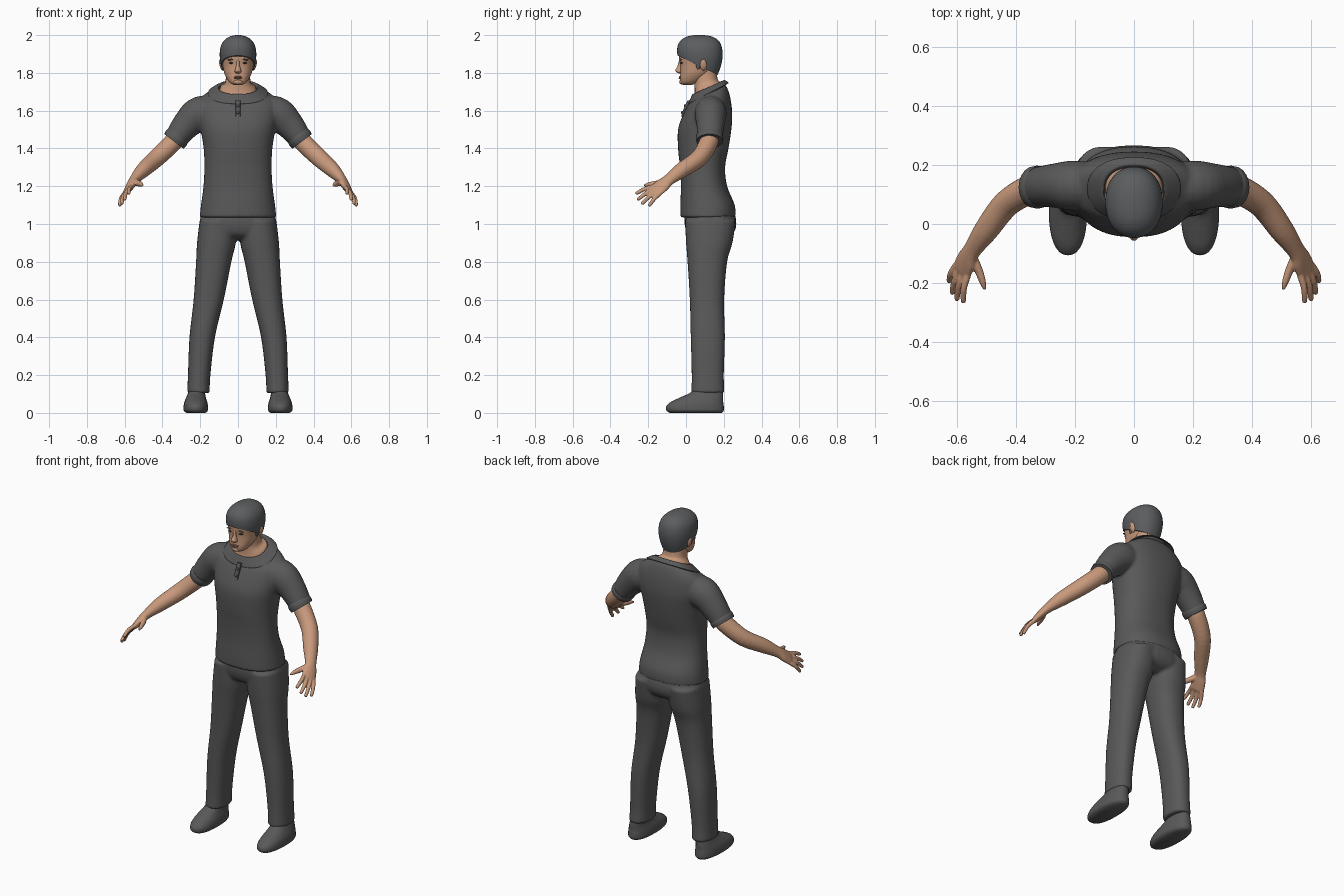
import bpy, bmesh, math
from mathutils import Vector

cube = bpy.data.objects.get("Cube")
if cube:
    bpy.data.objects.remove(cube, do_unlink=True)


def material(name, r, g, b):
    mat = bpy.data.materials.new(name)
    mat.use_nodes = True
    mat.diffuse_color = (r, g, b, 1)
    mat.node_tree.nodes["Principled BSDF"].inputs["Base Color"].default_value = (r, g, b, 1)
    return mat


CLOTH = material("charcoal cloth", .1, .1, .1)
HAIR = material("slate hair", .105, .11, .115)
SKIN = material("warm skin", .58, .32, .2)
LIP = material("muted lip", .36, .16, .11)
DARK = material("dark eye", .05, .035, .03)


def smooth_rows(rows, steps):
    """Catmull-Rom interpolation between rows of numbers."""
    out = []
    last = len(rows) - 1
    for i in range(last):
        a, b, c, d = (rows[max(0, min(last, i + k))] for k in (-1, 0, 1, 2))
        for s in range(steps):
            t = s / steps
            out.append([q + t / 2 * (r - p + t * (2*p - 5*q + 4*r - w + t * (3*(q - r) + w - p)))
                        for p, q, r, w in zip(a, b, c, d)])
    out.append(list(rows[-1]))
    return out


def skin_rings(bm, rings, cap=True):
    """Bridge rings of points into a tube, with optional end caps."""
    loops = [[bm.verts.new(p) for p in ring] for ring in rings]
    n = len(loops[0])
    for lo, hi in zip(loops, loops[1:]):
        for i in range(n):
            j = (i + 1) % n
            bm.faces.new((lo[i], lo[j], hi[j], hi[i]))
    if cap:
        bm.faces.new(loops[0][::-1])
        bm.faces.new(loops[-1])


def around(n, power):
    """Unit superellipse points."""
    for i in range(n):
        a = math.tau * i / n
        c, s = math.cos(a), math.sin(a)
        yield (math.copysign(abs(c) ** (2 / power), c), math.copysign(abs(s) ** (2 / power), s))


def stack(bm, rows, side=1, power=2.3, n=32, steps=5, cap=True):
    """Loft level sections; each row is z, x min, x max, y min, y max, tilt."""
    rings = []
    for z, x0, x1, y0, y1, tilt in smooth_rows(rows, steps):
        cx, cy, rx, ry = (x0 + x1) / 2, (y0 + y1) / 2, (x1 - x0) / 2, (y1 - y0) / 2
        rings.append([(side * (cx + rx * u), cy + ry * v, z + tilt * ry * v)
                      for u, v in around(n, power)])
    skin_rings(bm, rings, cap)


def tube(bm, rows, wide, side=1, n=20, steps=5):
    """Loft along a path; each row is x, y, z, radius along wide, other radius."""
    rows = smooth_rows(rows, steps)
    pts = [Vector(r[:3]) for r in rows]
    rings = []
    for i, row in enumerate(rows):
        tan = (pts[min(i + 1, len(pts) - 1)] - pts[max(i - 1, 0)]).normalized()
        u = Vector(wide)
        u = (u - tan * u.dot(tan)).normalized()
        v = tan.cross(u)
        ring = [pts[i] + u * row[3] * c + v * row[4] * s for c, s in around(n, 2)]
        rings.append([(side * p.x, p.y, p.z) for p in ring])
    skin_rings(bm, rings)


def finish(name, bm, mat, voxel=0, relax=0):
    """Turn a bmesh into a smooth object, fusing its pieces if voxel is set."""
    bmesh.ops.recalc_face_normals(bm, faces=bm.faces)
    mesh = bpy.data.meshes.new(name)
    bm.to_mesh(mesh)
    bm.free()
    mesh.materials.append(mat)
    obj = bpy.data.objects.new(name, mesh)
    bpy.context.collection.objects.link(obj)
    bpy.ops.object.select_all(action="DESELECT")
    obj.select_set(True)
    bpy.context.view_layer.objects.active = obj
    bpy.ops.object.shade_smooth_by_angle(angle=math.radians(50))
    if voxel:
        fuse = obj.modifiers.new("fuse", "REMESH")
        fuse.mode, fuse.voxel_size, fuse.use_smooth_shade = "VOXEL", voxel, True
        soft = obj.modifiers.new("relax", "SMOOTH")
        soft.factor, soft.iterations = .5, relax
    return obj


def blob(name, mat, at, size, turn=0):
    """Small ellipsoid."""
    bpy.ops.mesh.primitive_uv_sphere_add(segments=16, ring_count=10, location=at, rotation=(0, turn, 0))
    obj = bpy.context.object
    obj.name, obj.scale = name, size
    obj.data.materials.append(mat)
    bpy.ops.object.shade_smooth()
    return obj


def level(z, half, y0, y1, tilt=0):
    return (z, -half, half, y0, y1, tilt)


SIDES = (("left", 1), ("right", -1))

# Shirt: torso and sleeves fused together
bm = bmesh.new()
stack(bm, [level(1.035, .203, -.03, .262), level(1.1, .196, -.03, .258), level(1.2, .183, -.027, .218),
           level(1.3, .178, -.032, .207), level(1.4, .182, -.042, .225), level(1.5, .198, -.042, .24),
           level(1.58, .215, -.015, .245), level(1.65, .21, .012, .235, .15),
           level(1.69, .16, .028, .215, .4), level(1.71, .105, .038, .195, .45)], n=48)
for _, s in SIDES:
    tube(bm, [(.1, .13, 1.585, .085, .07), (.2, .13, 1.585, .092, .085), (.27, .13, 1.528, .078, .075),
              (.335, .125, 1.445, .06, .066)], (1, 0, 1), s)
finish("shirt", bm, CLOTH, .008, 5)

# Collar folded over the neckline
bm = bmesh.new()
stack(bm, [level(1.70, .1, .043, .19, .45), level(1.724, .104, .036, .198, .45),
           level(1.712, .128, .024, .212, .5), level(1.692, .158, .012, .226, .52)], n=48, cap=False)
collar = finish("collar", bm, CLOTH)
collar.modifiers.new("thickness", "SOLIDIFY").thickness = .006

# Sleeve cuffs
for word, s in SIDES:
    bm = bmesh.new()
    tube(bm, [(.318, .126, 1.467, .064, .07), (.327, .125, 1.455, .067, .073),
              (.34, .125, 1.438, .064, .07)], (1, 0, 1), s)
    finish(word + "_cuff", bm, CLOTH)

# Button strip and buttons
bm = bmesh.new()
stack(bm, [level(1.57, .013, -.026, 0), level(1.61, .013, -.012, .01), level(1.655, .013, .008, .03)],
      power=6)
finish("placket", bm, CLOTH)
for z, y in ((1.625, -.006), (1.59, -.02)):
    blob("button", CLOTH, (0, y, z), (.008, .006, .008))

# Trousers: hips and legs fused together
bm = bmesh.new()
stack(bm, [level(1.09, .185, .0, .245), level(1.03, .199, -.008, .264), level(.98, .207, -.004, .264),
           level(.94, .19, .015, .24), level(.915, .1, .06, .19)])
for _, s in SIDES:
    stack(bm, [(1.02, .004, .203, -.005, .264, 0), (.9, .012, .217, 0, .246, 0),
               (.8, .035, .222, .008, .218, 0), (.6, .075, .235, .02, .202, 0),
               (.4, .122, .257, .025, .206, 0), (.2, .146, .265, .03, .2, 0),
               (.105, .15, .269, .028, .204, 0)], s)
finish("trousers", bm, CLOTH, .008, 5)

# Shoes
for word, s in SIDES:
    bm = bmesh.new()
    stack(bm, [(0, .172, .272, -.085, .19, 0), (.012, .16, .287, -.103, .2, 0), (.035, .159, .288, -.104, .2, 0),
               (.058, .163, .284, -.08, .197, 0), (.08, .17, .275, -.035, .197, 0),
               (.105, .175, .265, .02, .195, 0), (.13, .18, .26, .05, .19, 0)], s)
    finish(word + "_shoe", bm, CLOTH)

# Arms with hands and fingers
ACROSS = Vector((.6, .53, -.6))
KNUCKLES = Vector((.582, -.155, 1.18))
TIPS = ((.578, -.266, 1.16), (.6, -.258, 1.128), (.616, -.236, 1.105), (.627, -.196, 1.095))
for word, s in SIDES:
    bm = bmesh.new()
    tube(bm, [(.3, .125, 1.485, .05, .05), (.345, .12, 1.432, .05, .05), (.43, .07, 1.35, .046, .047),
              (.5, -.02, 1.287, .042, .04), (.548, -.088, 1.236, .033, .026), (.566, -.122, 1.208, .041, .022),
              (.582, -.155, 1.18, .042, .016), (.588, -.168, 1.17, .034, .009)], ACROSS, s)
    for i, tip in enumerate(TIPS):
        base, tip = KNUCKLES + ACROSS * (i - 1.5) * .021, Vector(tip)
        middle = (base + tip) / 2 + Vector((.006, 0, .006))
        near = tip.lerp(middle, .1)
        tube(bm, [(*base, .012, .012), (*middle, .011, .011), (*near, .009, .009), (*tip, .004, .004)],
             ACROSS, s, 12)
    tube(bm, [(.55, -.105, 1.225, .018, .016), (.527, -.155, 1.215, .016, .014),
              (.513, -.195, 1.21, .012, .011), (.505, -.223, 1.204, .005, .005)], ACROSS, s, 12)
    finish(word + "_arm", bm, SKIN, .004, 2)

# Neck spreading into the neckline
bm = bmesh.new()
stack(bm, [level(1.695, .1, .04, .192, .45), level(1.722, .093, .046, .19, .4), level(1.745, .07, .045, .172, .2),
           level(1.78, .064, .04, .165), level(1.84, .064, .04, .16)])
finish("neck", bm, SKIN)

# Head
bm = bmesh.new()
stack(bm, [level(1.736, .022, -.014, .03), level(1.747, .042, -.028, .06), level(1.77, .059, -.032, .1),
           level(1.8, .073, -.03, .135), level(1.84, .081, -.03, .165), level(1.875, .085, -.036, .178),
           level(1.91, .086, -.036, .182), level(1.95, .078, -.022, .17), level(1.985, .045, .02, .13)], n=40)
finish("head", bm, SKIN)

# Hair cap trimmed along a sloping hairline
bm = bmesh.new()
stack(bm, [level(1.76, .06, .02, .155), level(1.8, .08, -.02, .172), level(1.85, .092, -.034, .188),
           level(1.9, .097, -.046, .194), level(1.945, .09, -.044, .187), level(1.975, .07, -.024, .168),
           level(1.993, .042, .008, .135), level(2, .012, .045, .095)], n=40, power=2.2)
cut = bmesh.ops.bisect_plane(bm, geom=bm.verts[:] + bm.edges[:] + bm.faces[:], plane_co=(0, -.045, 1.892),
                             plane_no=(0, .48, 1), clear_inner=True)
bmesh.ops.holes_fill(bm, edges=[e for e in cut["geom_cut"] if isinstance(e, bmesh.types.BMEdge)])
finish("hair", bm, HAIR)

# Nose, lips and chin
bm = bmesh.new()
stack(bm, [level(1.798, .01, -.04, -.02), level(1.806, .018, -.053, -.015), level(1.815, .016, -.056, -.015),
           level(1.84, .009, -.044, -.015), level(1.87, .009, -.036, -.015)], n=16, power=2)
finish("nose", bm, SKIN)
blob("upper_lip", LIP, (0, -.031, 1.779), (.025, .007, .004))
blob("lower_lip", LIP, (0, -.032, 1.772), (.021, .007, .005))
blob("chin", SKIN, (0, -.02, 1.752), (.025, .016, .014))

# Eyes, brows, sideburns and ears
for word, s in SIDES:
    blob(word + "_eye", DARK, (s * .035, -.023, 1.853), (.014, .007, .005))
    blob(word + "_brow", HAIR, (s * .036, -.028, 1.871), (.02, .006, .004), s * .12)
    blob(word + "_sideburn", HAIR, (s * .079, .065, 1.845), (.008, .012, .028))
    blob(word + "_ear", SKIN, (s * .088, .092, 1.842), (.01, .018, .03), s * .25)
